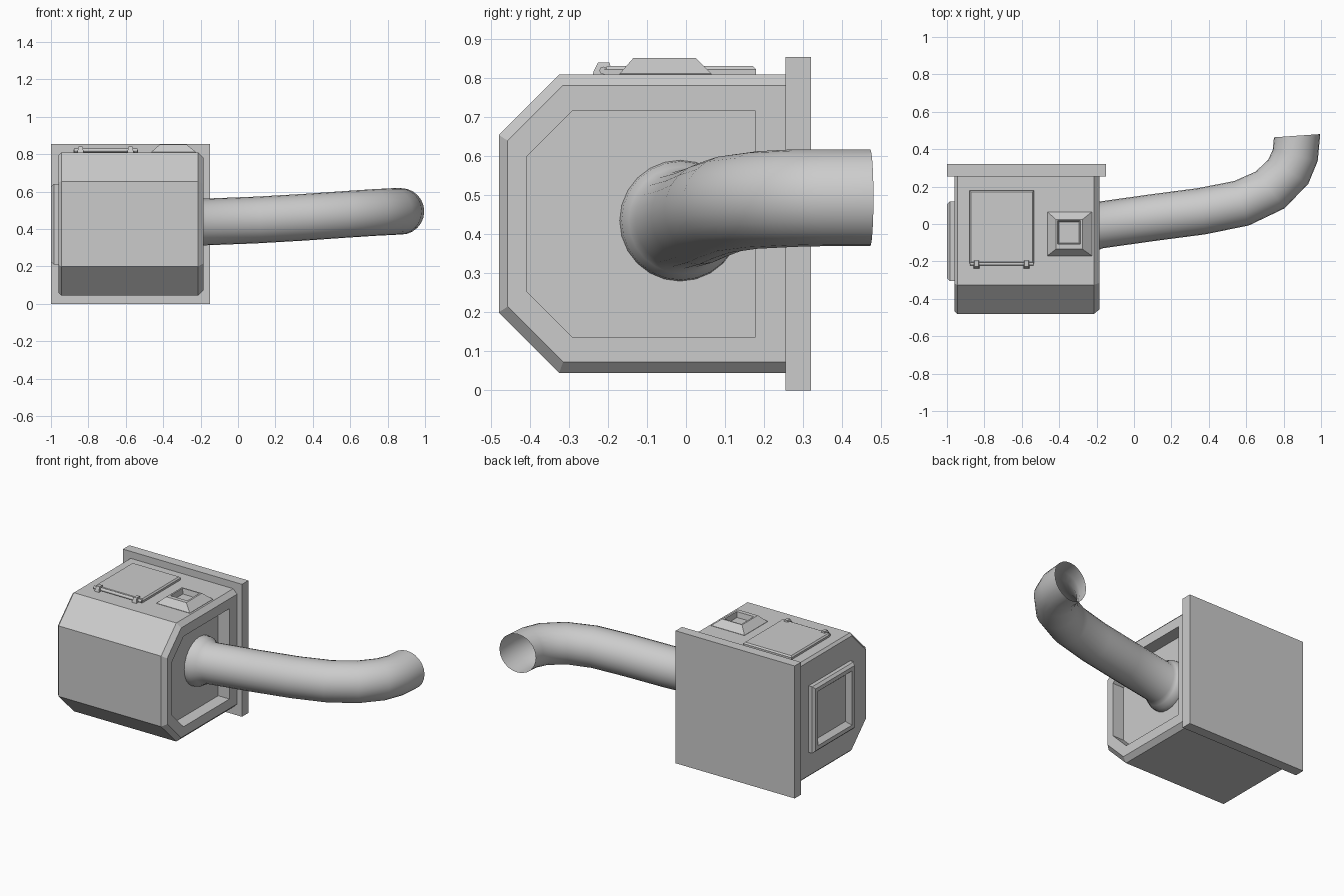
import bpy, bmesh, math
from mathutils import Vector, Matrix

if "Cube" in bpy.data.objects:
    bpy.data.objects.remove(bpy.data.objects["Cube"])


def loft(name, rings, cap_start=True, cap_end=True, angle=30):
    """Skin equal-length closed rings into one mesh object."""
    bm = bmesh.new()
    vr = [[bm.verts.new(p) for p in r] for r in rings]
    n = len(vr[0])
    for a, b in zip(vr, vr[1:]):
        for i in range(n):
            bm.faces.new((a[i], a[(i + 1) % n], b[(i + 1) % n], b[i]))
    if cap_start:
        bm.faces.new(vr[0][::-1])
    if cap_end:
        bm.faces.new(vr[-1])
    bmesh.ops.recalc_face_normals(bm, faces=bm.faces)
    me = bpy.data.meshes.new(name)
    bm.to_mesh(me)
    bm.free()
    ob = bpy.data.objects.new(name, me)
    bpy.context.collection.objects.link(ob)
    bpy.ops.object.select_all(action='DESELECT')
    ob.select_set(True)
    bpy.context.view_layer.objects.active = ob
    bpy.ops.object.shade_smooth_by_angle(angle=math.radians(angle))
    return ob


def side_ring(x, y0, y1, z0, z1, c):
    """Rectangle in the yz plane with its two front corners cut by c."""
    return [(x, y1, z0), (x, y1, z1), (x, y0 + c, z1), (x, y0, z1 - c),
            (x, y0, z0 + c), (x, y0 + c, z0)]


def rect_x(x, y0, y1, z0, z1):
    return [(x, y0, z0), (x, y1, z0), (x, y1, z1), (x, y0, z1)]


def rect_z(z, x0, x1, y0, y1):
    return [(x0, y0, z), (x1, y0, z), (x1, y1, z), (x0, y1, z)]


# housing with bevelled ends and a recess on the right side
loft("housing", [
    side_ring(-0.96, -0.465, 0.255, 0.06, 0.795, 0.147),
    side_ring(-0.945, -0.48, 0.255, 0.045, 0.81, 0.155),
    side_ring(-0.213, -0.48, 0.255, 0.045, 0.81, 0.155),
    side_ring(-0.185, -0.457, 0.255, 0.073, 0.782, 0.142),
    side_ring(-0.185, -0.408, 0.177, 0.135, 0.718, 0.118),
    side_ring(-0.265, -0.408, 0.177, 0.135, 0.718, 0.118)])

# mounting plate at the back
loft("back_plate", [rect_x(-1, 0.255, 0.32, 0, 0.855),
                    rect_x(-0.15, 0.255, 0.32, 0, 0.855)])

# framed panel on the left side
loft("left_panel", [
    rect_x(-0.94, -0.305, 0.12, 0.21, 0.64),
    rect_x(-0.985, -0.305, 0.12, 0.21, 0.64),
    rect_x(-1.0, -0.29, 0.105, 0.225, 0.625),
    rect_x(-1.0, -0.265, 0.08, 0.25, 0.6),
    rect_x(-0.97, -0.24, 0.055, 0.275, 0.575)])

# hatch on top
loft("top_hatch", [
    rect_z(0.80, -0.88, -0.535, -0.21, 0.18),
    rect_z(0.822, -0.88, -0.535, -0.21, 0.18),
    rect_z(0.831, -0.872, -0.543, -0.202, 0.172)])

# hinge knobs and rod
for i, x in enumerate((-0.842, -0.575)):
    loft("hatch_hinge_%d" % (i + 1), [
        rect_z(0.80, x - 0.016, x + 0.016, -0.24, -0.188),
        rect_z(0.815, x - 0.016, x + 0.016, -0.238, -0.19),
        rect_z(0.84, x - 0.011, x + 0.011, -0.226, -0.196)])
loft("hinge_rod", [[(x, -0.212 + 0.01 * math.cos(t * math.pi / 4),
                     0.82 + 0.01 * math.sin(t * math.pi / 4)) for t in range(8)]
                   for x in (-0.878, -0.537)], angle=50)

# tapered vent on top with a square opening
loft("top_vent", [
    rect_z(0.80, -0.463, -0.225, -0.17, 0.065),
    rect_z(0.812, -0.463, -0.225, -0.17, 0.065),
    rect_z(0.852, -0.418, -0.275, -0.135, 0.025),
    rect_z(0.852, -0.408, -0.287, -0.108, 0.018),
    rect_z(0.818, -0.402, -0.293, -0.102, 0.012)], angle=20)


# exhaust pipe: flared collar, gentle rise, then a bend to the back
def pipe_ring(c, t, r, n=24):
    u = Vector((0, 0, 1)).cross(t).normalized()
    v = t.cross(u)
    return [c + r * (u * math.cos(2 * math.pi * k / n) +
                     v * math.sin(2 * math.pi * k / n)) for k in range(n)]


# centre, heading in the xy plane (degrees), radius
path = [((-0.265, -0.015, 0.435), 0, 0.155), ((-0.235, -0.013, 0.435), 0, 0.152),
        ((-0.212, -0.01, 0.436), 3, 0.137), ((-0.185, -0.006, 0.437), 7, 0.125),
        ((0.1, 0.034, 0.448), 8, 0.125), ((0.36, 0.068, 0.463), 9, 0.125),
        ((0.575, 0.111, 0.478), 18, 0.125), ((0.728, 0.182, 0.488), 38, 0.125),
        ((0.825, 0.28, 0.493), 59, 0.125), ((0.862, 0.367, 0.494), 76, 0.124),
        ((0.872, 0.472, 0.494), 94, 0.124)]
rings = []
for p, a, r in path:
    a = math.radians(a)
    rings.append(pipe_ring(Vector(p), Vector((math.cos(a), math.sin(a), 0)), r))
loft("exhaust_pipe", rings, cap_start=False, cap_end=False, angle=60)
